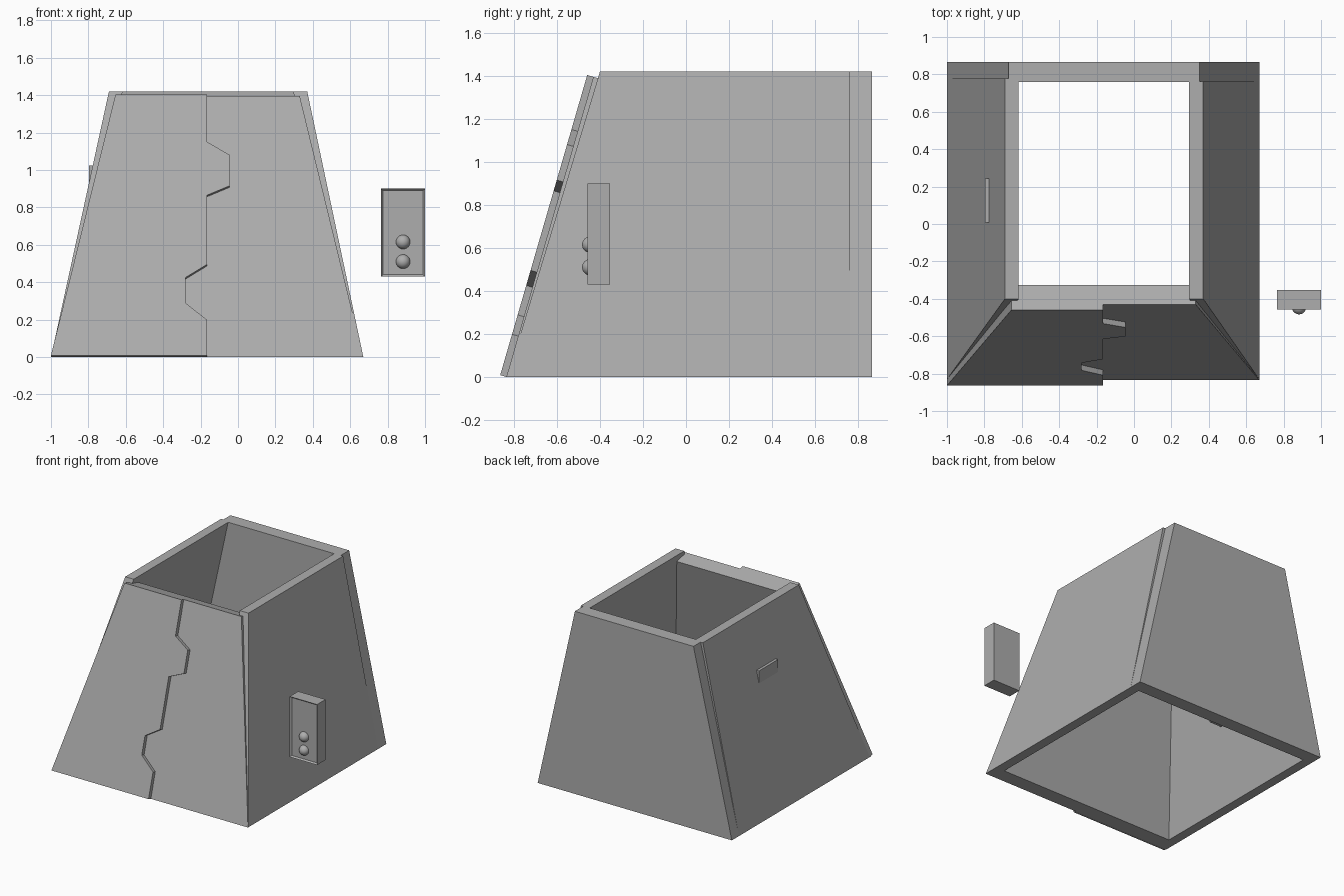
import bpy, bmesh, math
from mathutils import Vector, Matrix

cube = bpy.data.objects.get("Cube")
if cube:
    bpy.data.objects.remove(cube, do_unlink=True)

grey = bpy.data.materials.new("warm_grey")
grey.use_nodes = True
GREY = (0.42, 0.42, 0.42, 1)
grey.diffuse_color = GREY
grey.node_tree.nodes["Principled BSDF"].inputs["Base Color"].default_value = GREY


def finish(name, bm):
    bmesh.ops.recalc_face_normals(bm, faces=bm.faces)
    mesh = bpy.data.meshes.new(name)
    bm.to_mesh(mesh)
    bm.free()
    mesh.materials.append(grey)
    obj = bpy.data.objects.new(name, mesh)
    bpy.context.collection.objects.link(obj)
    return obj


def loft(name, ring_a, ring_b):
    """Closed solid between two rings with the same number of points."""
    bm = bmesh.new()
    a = [bm.verts.new(p) for p in ring_a]
    b = [bm.verts.new(p) for p in ring_b]
    bm.faces.new(a)
    bm.faces.new(b)
    for i in range(len(a)):
        j = (i + 1) % len(a)
        bm.faces.new((a[i], a[j], b[j], b[i]))
    return finish(name, bm)


TOP = 1.42
BACK_IN, BACK_OUT = 0.76, 0.865

# Upright back wall with slanted ends
outline = [(-1, 0), (0.67, 0), (0.35, TOP), (-0.67, TOP)]
loft("back_wall", [(x, BACK_IN, z) for x, z in outline],
     [(x, BACK_OUT, z) for x, z in outline])


# Leaning side walls, cut to the slope of the front
def side_wall(name, low_out, high_out, inward, end):
    def ring(x, front):
        return [(x, front, 0 if front < -0.5 else TOP), (x + inward, front, 0 if front < -0.5 else TOP),
                (x + inward, end, 0 if front < -0.5 else TOP), (x, end, 0 if front < -0.5 else TOP)]
    loft(name, ring(low_out, -0.83), ring(high_out, -0.4))


side_wall("right_wall", -1, -0.69, 0.073, 0.778)
side_wall("left_wall", 0.67, 0.37, -0.075, 0.762)

# Leaning front wall
SLOPE, FRONT, HEIGHT = 0.29, -0.835, 1.395
normal = Vector((0, -1, SLOPE)).normalized()


def on_front(x, z, out=0.0):
    return Vector((x, FRONT + SLOPE * z, z)) + normal * out


outer = [on_front(x, z) for x, z in ((-1, 0), (0.67, 0), (0.33, HEIGHT), (-0.655, HEIGHT))]
inner = [on_front(p.x, p.z, -0.11) for p in outer]
for p in inner[:2]:
    p.y, p.z = FRONT + 0.115, 0
loft("front_wall", outer, inner)

# Raised door leaf with an interlocking edge
edge = [(-0.165, 0), (-0.165, 0.19), (-0.28, 0.28), (-0.28, 0.417), (-0.165, 0.487),
        (-0.165, 0.857), (-0.045, 0.907), (-0.045, 1.072), (-0.165, 1.142), (-0.165, HEIGHT)]
leaf = [(-1, 0)] + edge + [(-0.655, HEIGHT)]
loft("door_leaf", [on_front(x, z) for x, z in leaf], [on_front(x, z, 0.03) for x, z in leaf])


# Control boxes: recessed face toward -y, with two round buttons
def control_box(label, corner, turn):
    place = Matrix.Translation(corner) @ Matrix.Rotation(turn, 4, 'Z')
    w, d, h = 0.235, 0.105, 0.47
    bm = bmesh.new()
    bmesh.ops.create_cube(bm, size=1, matrix=Matrix.Diagonal((w, d, h, 1)))
    face = min(bm.faces, key=lambda f: f.calc_center_median().y)
    bmesh.ops.inset_region(bm, faces=[face], thickness=0.014)
    bmesh.ops.translate(bm, verts=face.verts, vec=(0, 0.012, 0))
    finish(label + "_box", bm).matrix_world = place
    for name, z in (("upper", -0.05), ("lower", -0.155)):
        bm = bmesh.new()
        bmesh.ops.create_uvsphere(bm, u_segments=32, v_segments=16, radius=0.038)
        for f in bm.faces:
            f.smooth = True
        button = finish(f"{label}_{name}_button", bm)
        button.matrix_world = place @ Matrix.Translation((0, -0.046 + 0.006, z))


control_box("outside_control", (0.8825, -0.405, 0.665), 0)
control_box("inside_control", (-0.745, 0.125, 0.79), math.pi / 2)
